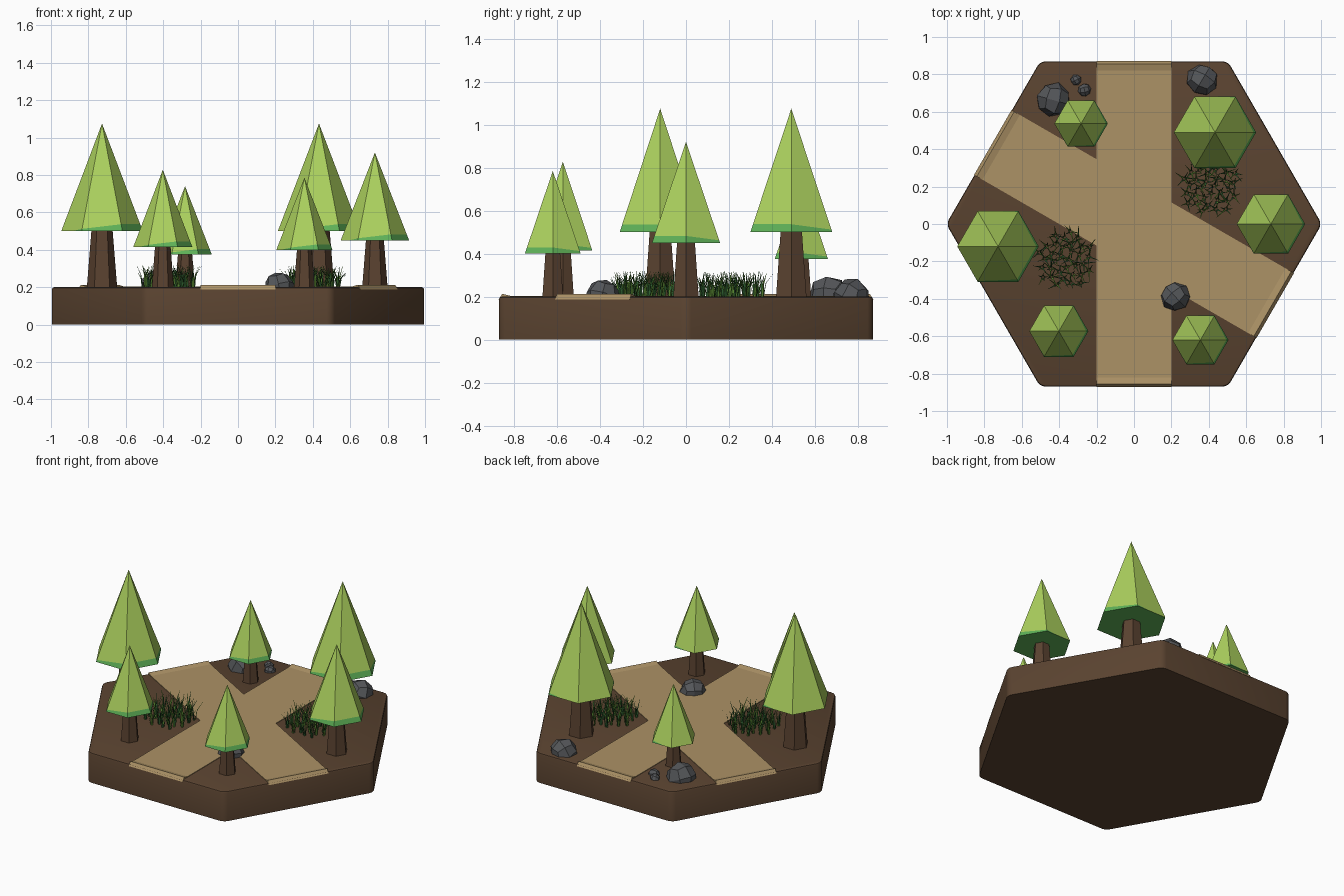
import bpy, bmesh, math, random
from mathutils import Vector, Matrix

if "Cube" in bpy.data.objects:
    bpy.data.objects.remove(bpy.data.objects["Cube"])

random.seed(4)
GROUND = 0.2


def lin(c):
    c /= 255
    return c / 12.92 if c <= 0.04045 else ((c + 0.055) / 1.055) ** 2.4


def mat(name, r, g, b):
    m = bpy.data.materials.new(name)
    m.diffuse_color = (lin(r), lin(g), lin(b), 1)
    m.use_nodes = True
    m.node_tree.nodes["Principled BSDF"].inputs["Base Color"].default_value = m.diffuse_color
    return m


SOIL = mat("soil_brown", 90, 67, 48)
BARK = mat("bark_brown", 90, 66, 48)
SAND = mat("path_tan", 172, 146, 102)
LEAF = mat("leaf_green", 172, 209, 94)
UNDER = mat("underside_green", 95, 178, 88)
STONE = mat("stone_grey", 84, 86, 89)
GRASS = mat("grass_green", 92, 140, 52)
GRASS_DARK = mat("grass_dark_green", 48, 98, 50)


def finish(name, bm, *mats):
    bmesh.ops.recalc_face_normals(bm, faces=bm.faces)
    me = bpy.data.meshes.new(name)
    bm.to_mesh(me)
    bm.free()
    for m in mats:
        me.materials.append(m)
    ob = bpy.data.objects.new(name, me)
    bpy.context.collection.objects.link(ob)
    return ob


def cone(bm, r1, r2, z0, z1, x=0, y=0):
    """Six-sided frustum with corners on the x axis."""
    rot = Matrix.Rotation(math.radians(30), 4, 'Z')
    res = bmesh.ops.create_cone(bm, cap_ends=True, segments=6, radius1=r1, radius2=r2, depth=z1 - z0)
    v0 = max(res["verts"], key=lambda v: v.co.x).co
    if abs(v0.y) > 0.01 * r1:
        bmesh.ops.rotate(bm, verts=res["verts"], matrix=rot)
    bmesh.ops.translate(bm, verts=res["verts"], vec=(x, y, (z0 + z1) / 2))


# Hexagonal ground slab with rounded corners and top rim
bm = bmesh.new()
cone(bm, 1.004, 1.004, 0, GROUND)
bmesh.ops.bevel(bm, geom=[e for e in bm.edges if abs(e.verts[0].co.z - e.verts[1].co.z) > 0.1],
                offset=0.028, segments=3, profile=0.5, affect='EDGES')
bmesh.ops.bevel(bm, geom=[e for e in bm.edges if all(v.co.z > GROUND - 1e-4 for v in e.verts)],
                offset=0.012, segments=2, profile=0.5, affect='EDGES')
slab = finish("ground_slab", bm, SOIL)
bpy.context.view_layer.objects.active = slab
slab.select_set(True)
bpy.ops.object.shade_smooth_by_angle(angle=math.radians(35))

# Two crossing paths, each with a small lip over the slab edge
half = [(0.872, 0.187), (0.855, 0.213), (0.82, 0.204)]
profile = half + [(-y, z) for y, z in reversed(half)]
for name, turn in (("straight_path", 0), ("diagonal_path", -120)):
    bm = bmesh.new()
    f = bm.faces.new([bm.verts.new((-0.2, y, z)) for y, z in profile])
    ext = bmesh.ops.extrude_face_region(bm, geom=[f])
    bmesh.ops.translate(bm, verts=[g for g in ext["geom"] if isinstance(g, bmesh.types.BMVert)], vec=(0.4, 0, 0))
    bmesh.ops.rotate(bm, verts=bm.verts, matrix=Matrix.Rotation(math.radians(turn), 3, 'Z'))
    finish(name, bm, SAND)

# Trees: x, y, crown radius, crown bottom, crown top
TREES = [(-0.727, -0.12, 0.218, 0.50, 1.075), (0.433, 0.49, 0.22, 0.50, 1.075),
         (0.732, 0.0, 0.183, 0.45, 0.92), (-0.402, -0.573, 0.158, 0.415, 0.828),
         (-0.283, 0.537, 0.143, 0.375, 0.74), (0.355, -0.62, 0.15, 0.40, 0.785)]
for i, (x, y, r, z0, z1) in enumerate(TREES, 1):
    bm = bmesh.new()
    cone(bm, r * 0.375, r * 0.25, GROUND - 0.01, z0 + 0.03, x, y)
    finish(f"tree_trunk_{i}", bm, BARK)

    # crown, with a darker underside that wraps up on the front right
    bm = bmesh.new()
    cone(bm, r, 0, z0, z1, x, y)
    co = Vector((x, y, z0 + 0.012))
    no = Vector((-0.866 * 0.14, 0.5 * 0.14, 1)).normalized()
    bmesh.ops.bisect_plane(bm, geom=bm.verts[:] + bm.edges[:] + bm.faces[:], plane_co=co, plane_no=no)
    for f in bm.faces:
        below = (f.calc_center_median() - co).dot(no) < 0
        f.material_index = int(below or f.normal.z < -0.9)
    finish(f"tree_crown_{i}", bm, LEAF, UNDER)

# Rocks: faceted rounded cubes sunk halfway into the soil
ROCKS = [(-0.43, 0.662, 0.094, 0.10), (0.365, 0.772, 0.086, 0.085), (0.22, -0.388, 0.08, 0.085),
         (-0.31, 0.77, 0.03, 0.035), (-0.265, 0.716, 0.036, 0.035)]
for i, (x, y, r, h) in enumerate(ROCKS, 1):
    bm = bmesh.new()
    bmesh.ops.create_cube(bm, size=2)
    bmesh.ops.subdivide_edges(bm, edges=bm.edges[:], cuts=1, use_grid_fill=True)
    spin = Matrix.Rotation(i * 1.3, 3, 'Z') @ Matrix.Rotation(0.35, 3, 'X')
    for v in bm.verts:
        p = spin @ v.co.normalized() * random.uniform(0.95, 1.06)
        v.co = (x + p.x * r, y + p.y * r, GROUND + p.z * h)
    finish(f"rock_{i}", bm, STONE)

# Grass patches: tufts of thin blades bending outward
for name, cx, cy in (("grass_patch_left", -0.365, -0.19), ("grass_patch_right", 0.41, 0.205)):
    bm = bmesh.new()
    for t in range(34):
        a, d = t * 2.4, 0.155 * math.sqrt((t + 0.5) / 34)
        tx, ty = cx + d * math.cos(a), cy + d * math.sin(a)
        for b in range(5):
            ang = b * 1.257 + random.uniform(-0.5, 0.5)
            out, side = Vector((math.cos(ang), math.sin(ang), 0)), Vector((-math.sin(ang), math.cos(ang), 0))
            h, lean, w = random.uniform(0.07, 0.12), random.uniform(0.015, 0.06), 0.0055
            rows = []
            for s in (0, 0.5, 1):
                c = Vector((tx, ty, GROUND)) + out * (0.006 + lean * s * s) + Vector((0, 0, h * s * (1.25 - 0.25 * s)))
                k = side * w * (1 - 0.85 * s)
                rows.append((bm.verts.new(c - k), bm.verts.new(c + k)))
            for (p, q), (u, v) in zip(rows, rows[1:]):
                bm.faces.new((p, q, v, u)).material_index = (t + b) % 2
    finish(name, bm, GRASS, GRASS_DARK)
